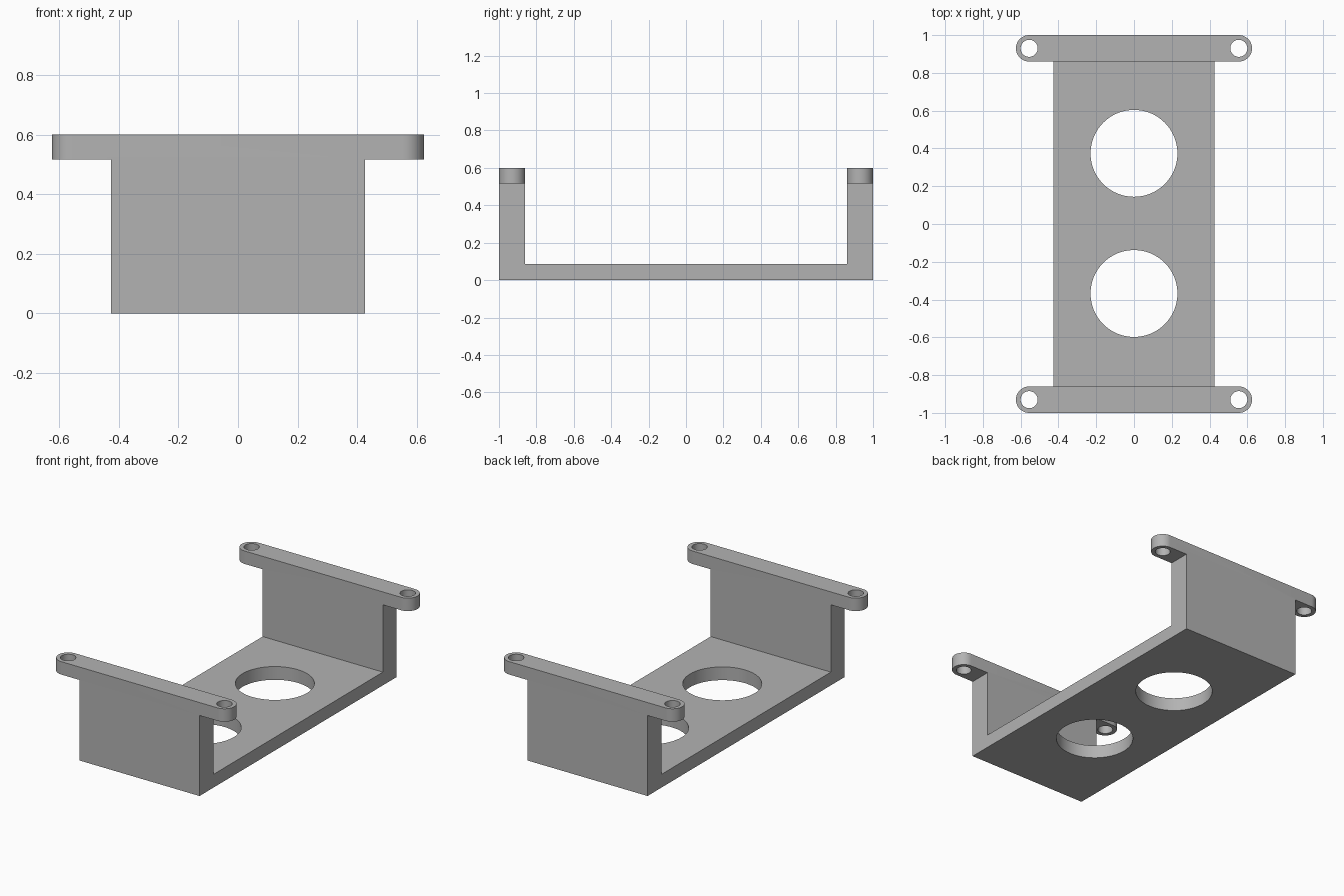
import bpy
import bmesh
import math

cube = bpy.data.objects.get("Cube")
if cube:
    bpy.data.objects.remove(cube, do_unlink=True)

HALF_W, WALL, FLOOR = 0.427, 0.14, 0.085
BAR_Z, TOP = 0.517, 0.6
EAR_R = WALL / 2
EAR_X, EAR_Y = 0.625 - EAR_R, 1 - EAR_R

grey = bpy.data.materials.new("plain grey")
grey.use_nodes = True
colour = (0.45, 0.45, 0.45, 1)
grey.diffuse_color = colour
grey.node_tree.nodes["Principled BSDF"].inputs["Base Color"].default_value = colour


def prism(name, points, direction):
    """Extrude a closed outline along a direction."""
    bm = bmesh.new()
    face = bm.faces.new([bm.verts.new(p) for p in points])
    moved = bmesh.ops.extrude_face_region(bm, geom=[face])["geom"]
    bmesh.ops.translate(bm, vec=direction,
                        verts=[v for v in moved if isinstance(v, bmesh.types.BMVert)])
    bmesh.ops.recalc_face_normals(bm, faces=bm.faces)
    mesh = bpy.data.meshes.new(name)
    bm.to_mesh(mesh)
    bm.free()
    mesh.materials.append(grey)
    obj = bpy.data.objects.new(name, mesh)
    bpy.context.collection.objects.link(obj)
    return obj


def arc(x, y, z, r, start, sweep, steps):
    angles = [start + sweep * i / steps for i in range(steps + 1)]
    return [(x + r * math.cos(a), y + r * math.sin(a), z) for a in angles]


def combine(target, tool, operation):
    """Apply a boolean and remove the tool object."""
    bpy.context.view_layer.objects.active = target
    mod = target.modifiers.new("combine", "BOOLEAN")
    mod.operation, mod.solver, mod.object = operation, "EXACT", tool
    bpy.ops.object.modifier_apply(modifier=mod.name)
    bpy.data.objects.remove(tool, do_unlink=True)


# U-shaped body: floor with two end walls
inner = 1 - WALL
outline = [(-1, 0), (1, 0), (1, BAR_Z), (inner, BAR_Z), (inner, FLOOR),
           (-inner, FLOOR), (-inner, BAR_Z), (-1, BAR_Z)]
bracket = prism("bracket", [(-HALF_W, y, z) for y, z in outline], (2 * HALF_W, 0, 0))

# Round-ended mounting bars on top of the walls
for side in (-1, 1):
    ends = (arc(EAR_X, side * EAR_Y, BAR_Z, EAR_R, -math.pi / 2, math.pi, 24)
            + arc(-EAR_X, side * EAR_Y, BAR_Z, EAR_R, math.pi / 2, math.pi, 24))
    combine(bracket, prism("mounting_bar", ends, (0, 0, TOP - BAR_Z)), "UNION")

# Screw holes in the ears and two large holes in the floor
holes = [(x, y, 0.045) for x in (-EAR_X, EAR_X) for y in (-EAR_Y, EAR_Y)]
holes += [(0, 0.374, 0.23), (0, -0.368, 0.23)]
for x, y, r in holes:
    ring = arc(x, y, -0.1, r, 0, 2 * math.pi, 64)[:-1]
    combine(bracket, prism("hole_cutter", ring, (0, 0, 1)), "DIFFERENCE")

# Merge leftover coplanar seams, then smooth only the rounded surfaces
bm = bmesh.new()
bm.from_mesh(bracket.data)
bmesh.ops.remove_doubles(bm, verts=bm.verts, dist=0.0001)
bmesh.ops.dissolve_limit(bm, angle_limit=math.radians(0.5), verts=bm.verts, edges=bm.edges)
bm.to_mesh(bracket.data)
bm.free()
bpy.ops.object.select_all(action="DESELECT")
bracket.select_set(True)
bpy.context.view_layer.objects.active = bracket
bpy.ops.object.shade_smooth_by_angle(angle=math.radians(30))
